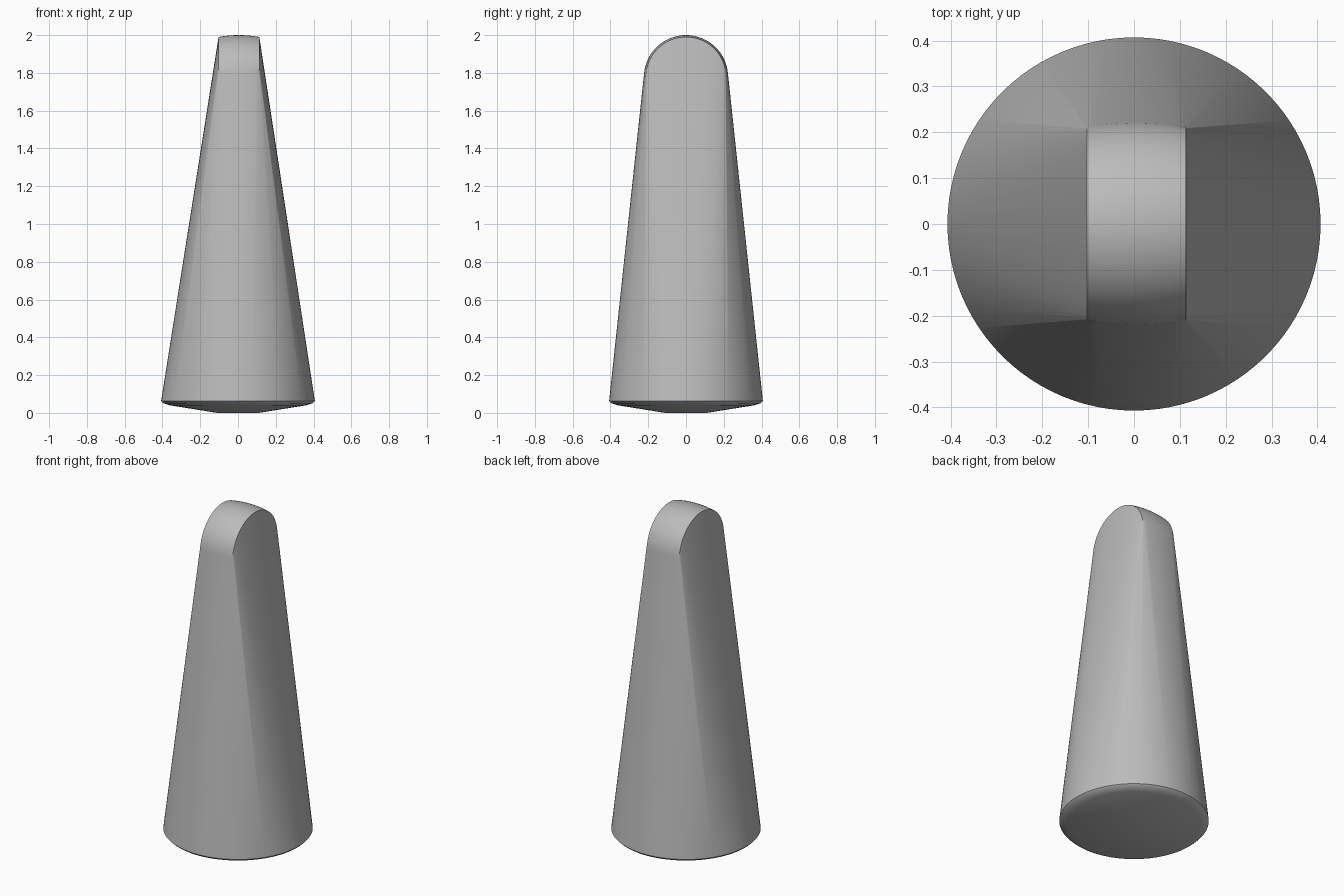
import bpy, bmesh
from math import sin, cos, pi, radians

cube = bpy.data.objects.get("Cube")
if cube:
    bpy.data.objects.remove(cube, do_unlink=True)

grey = bpy.data.materials.new("plain grey")
grey.use_nodes = True
colour = (0.5, 0.5, 0.5, 1)
grey.diffuse_color = colour
grey.node_tree.nodes["Principled BSDF"].inputs["Base Color"].default_value = colour

bm = bmesh.new()

# Round foot: shallow dished underside rising to the rim
SIDES = 96
for radius, z in [(0.11, 0), (0.36, 0.04), (0.395, 0.051), (0.407, 0.063)]:
    for i in range(SIDES):
        a = 2 * pi * i / SIDES
        bm.verts.new((radius * cos(a), radius * sin(a), z))

# Rounded top: half barrel lying along x, slightly crowned in the middle
HALF, SHIFT, RADIUS, CROWN, AXIS_Z = 0.108, 0.005, 0.213, 0.01, 1.777
ACROSS, ARCH = 10, 40
for i in range(ACROSS + 1):
    t = 2 * i / ACROSS - 1
    r = RADIUS + CROWN * (1 - t * t)
    for j in range(ARCH + 1):
        a = pi * j / ARCH
        bm.verts.new((SHIFT + HALF * t, r * cos(a), AXIS_Z + r * sin(a)))

# Taut skin stretched between the foot and the top
hull = bmesh.ops.convex_hull(bm, input=bm.verts[:])
loose = [v for v in bm.verts if not v.link_faces]
bmesh.ops.delete(bm, geom=loose, context="VERTS")
bmesh.ops.recalc_face_normals(bm, faces=bm.faces[:])

mesh = bpy.data.meshes.new("tapered_body")
bm.to_mesh(mesh)
bm.free()
mesh.materials.append(grey)
body = bpy.data.objects.new("tapered_body", mesh)
bpy.context.collection.objects.link(body)

bpy.ops.object.select_all(action="DESELECT")
body.select_set(True)
bpy.context.view_layer.objects.active = body
bpy.ops.object.shade_smooth_by_angle(angle=radians(30))
